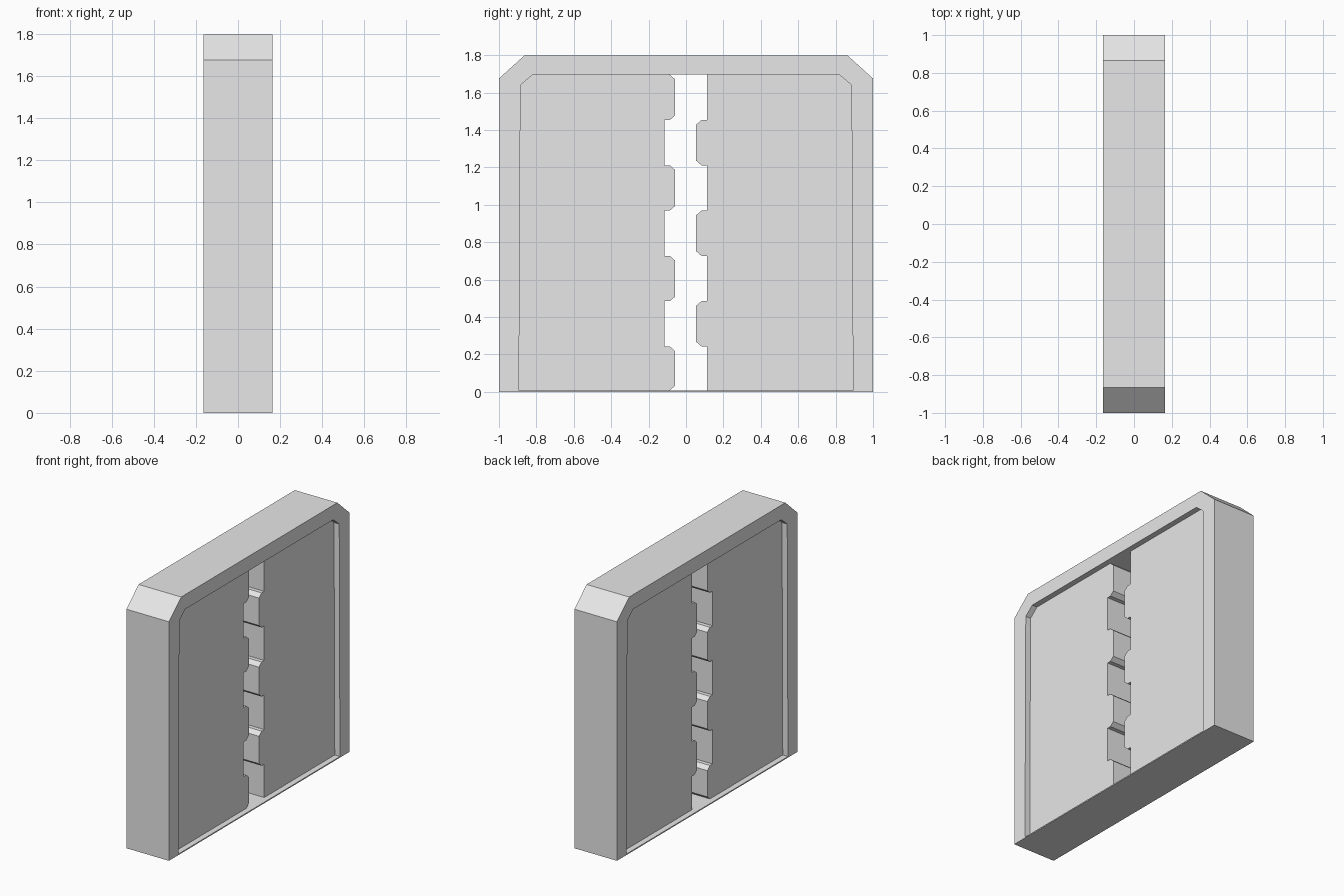
import bpy, bmesh

cube = bpy.data.objects.get("Cube")
if cube:
    bpy.data.objects.remove(cube, do_unlink=True)

# One plain grey for the whole doorway
grey = bpy.data.materials.new("light grey")
grey.use_nodes = True
colour = (0.8, 0.8, 0.8, 1)
grey.diffuse_color = colour
grey.node_tree.nodes["Principled BSDF"].inputs["Base Color"].default_value = colour

FRAME_HALF, DOOR_HALF = 0.165, 0.125
SILL = 0.008
DOOR_TOP = 1.695
TOOTH = DOOR_TOP / 7


def extrude_profile(name, points, half):
    """Solid with a (y, z) outline, centred on x = 0."""
    bm = bmesh.new()
    face = bm.faces.new([bm.verts.new((-half, y, z)) for y, z in points])
    grown = bmesh.ops.extrude_face_region(bm, geom=[face])["geom"]
    verts = [g for g in grown if isinstance(g, bmesh.types.BMVert)]
    bmesh.ops.translate(bm, verts=verts, vec=(2 * half, 0, 0))
    bmesh.ops.recalc_face_normals(bm, faces=bm.faces)
    mesh = bpy.data.meshes.new(name)
    bm.to_mesh(mesh)
    bm.free()
    mesh.materials.append(grey)
    obj = bpy.data.objects.new(name, mesh)
    bpy.context.collection.objects.link(obj)
    return obj


def door(name, side, recess, tip, first):
    """Door leaf whose meeting edge has chamfered teeth on every other step."""
    mid = (recess + tip) / 2
    points = [(0.893, SILL), (0.885, 1.64), (0.82, DOOR_TOP)]
    edge = []
    for i in range(7):
        low, high = max(i * TOOTH, SILL), (i + 1) * TOOTH
        if i % 2 == first:
            edge += [(mid, low), (tip, low + 0.025), (tip, high - 0.025), (mid, high)]
        else:
            edge += [(recess, low), (recess, high)]
    points += reversed(edge)
    extrude_profile(name, [(side * y, z) for y, z in points], DOOR_HALF)


# Frame: chamfered arch, outer outline then inner outline
outer = [(1, 0), (1, 1.675), (0.865, 1.797)]
inner = [(0.893, 0), (0.885, 1.64), (0.82, DOOR_TOP)]
mirrored = lambda pts: pts + [(-y, z) for y, z in reversed(pts)]
extrude_profile("door_frame", mirrored(outer) + mirrored(inner)[::-1], FRAME_HALF)

# Thin sill between the jambs
extrude_profile("sill", mirrored([(0.893, 0), (0.893, SILL)]), FRAME_HALF)

# Interlocking sliding leaves
door("front_door_leaf", -1, 0.115, 0.058, 0)
door("back_door_leaf", 1, 0.112, 0.054, 1)
